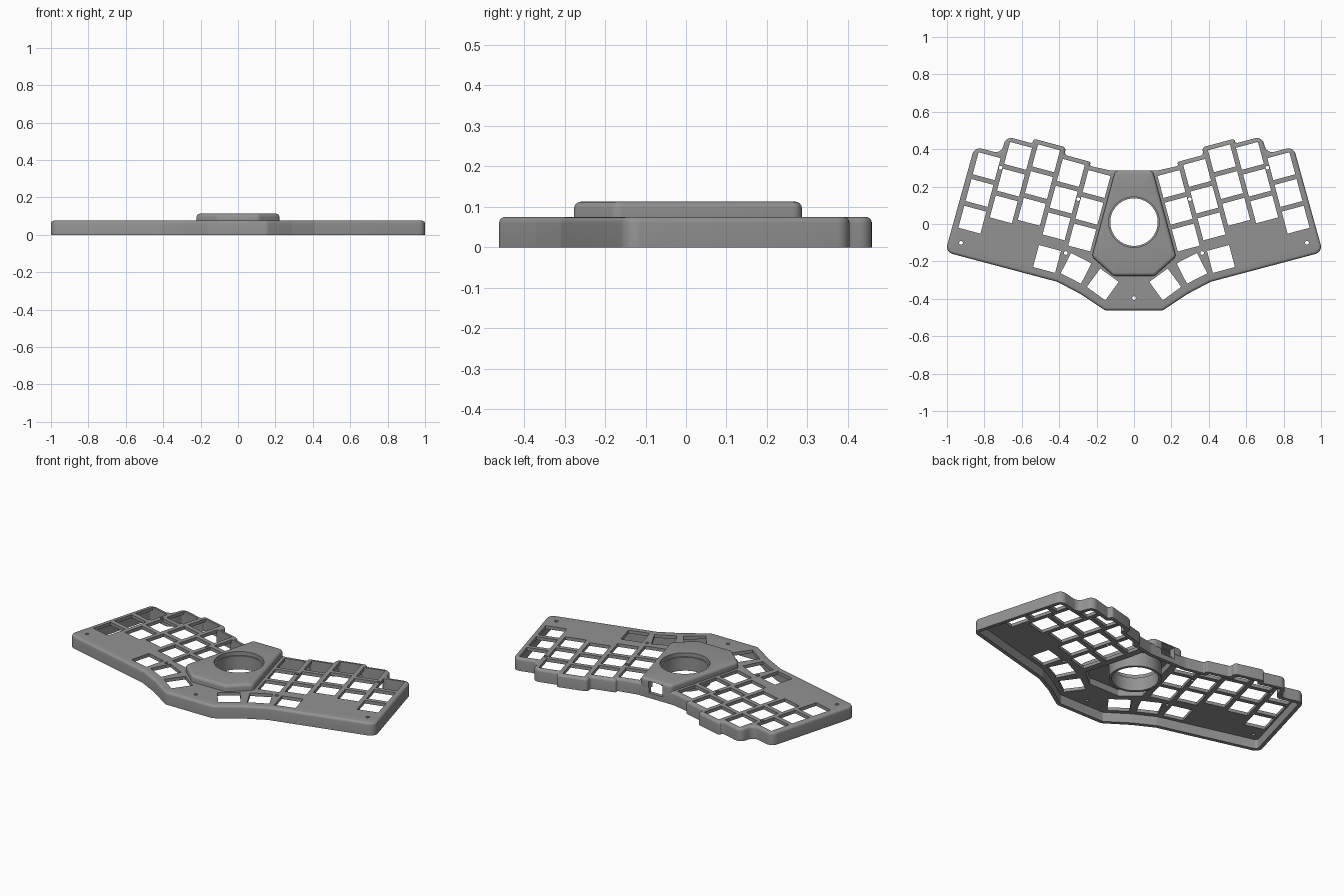
import bpy, bmesh, math
from mathutils import Vector, Matrix
from mathutils.geometry import delaunay_2d_cdt

if "Cube" in bpy.data.objects:
    bpy.data.objects.remove(bpy.data.objects["Cube"])

grey = bpy.data.materials.new("case_grey")
grey.diffuse_color = (0.29, 0.29, 0.29, 1)
grey.use_nodes = True
grey.node_tree.nodes["Principled BSDF"].inputs["Base Color"].default_value = grey.diffuse_color


def mirrored(half):
    """Close a right-hand half outline (front to back) with its mirror image."""
    return [Vector(p) for p in half] + [Vector((-p[0], p[1])) for p in reversed(half)]


def offset(pts, d):
    """Move every side of a counter-clockwise outline inward by d."""
    out = []
    for i, p in enumerate(pts):
        a, b = (p - pts[i - 1]).normalized(), (pts[(i + 1) % len(pts)] - p).normalized()
        n1, n2 = Vector((-a.y, a.x)), Vector((-b.y, b.x))
        out.append(p + (n1 + n2) * d / (1 + n1.dot(n2)))
    return out


def rounded(pts, r, d=0.0, seg=6):
    """Inset the outline by d and round its corners."""
    pts = offset(pts, d)
    out = []
    for i, p in enumerate(pts):
        e1, e2 = p - pts[i - 1], pts[(i + 1) % len(pts)] - p
        a, b = e1.normalized(), e2.normalized()
        turn = math.atan2(a.x * b.y - a.y * b.x, a.dot(b))
        side = 1 if turn > 0 else -1
        half_tan = math.tan(abs(turn) / 2)
        t = min(max(0.004, r - side * d) * half_tan, 0.47 * min(e1.length, e2.length))
        start = p - a * t
        centre = start + Vector((-a.y, a.x)) * (side * t / half_tan)
        arm = start - centre
        for k in range(seg + 1):
            out.append(centre + Matrix.Rotation(turn * k / seg, 2) @ arm)
    return out


def circle(x, y, r, n):
    return [Vector((x + r * math.cos(2 * math.pi * k / n), y + r * math.sin(2 * math.pi * k / n)))
            for k in range(n)]


def ring(bm, pts, z):
    return [bm.verts.new((p[0], p[1], z)) for p in pts]


def skin(bm, *loops):
    """Join consecutive loops with quads."""
    for lo, hi in zip(loops, loops[1:]):
        n = len(lo)
        for i in range(n):
            bm.faces.new((lo[i], lo[(i + 1) % n], hi[(i + 1) % n], hi[i]))


def inside(x, y, loops):
    odd = False
    for loop in loops:
        for i, q in enumerate(loop):
            (x1, y1), (x2, y2) = loop[i - 1].co.xy, q.co.xy
            if (y1 > y) != (y2 > y) and x < x1 + (y - y1) * (x2 - x1) / (y2 - y1):
                odd = not odd
    return odd


def fill(bm, loops):
    """Flat face bounded by the first loop, with the other loops as holes."""
    verts = [v for loop in loops for v in loop]
    edges, base = [], 0
    for loop in loops:
        n = len(loop)
        edges += [(base + i, base + (i + 1) % n) for i in range(n)]
        base += n
    res = delaunay_2d_cdt([v.co.xy for v in verts], edges, [], 0, 1e-7)
    ids = [o[0] if o else None for o in res[3]]
    for face in res[2]:
        c = sum((res[0][i] for i in face), Vector((0, 0))) / len(face)
        tri = [ids[i] for i in face]
        if None not in tri and len(set(tri)) == len(tri) and inside(c.x, c.y, loops):
            bm.faces.new([verts[i] for i in tri])


def round_edge(bm, pts, r, z0, z1, edge):
    """Outer wall loops ending in a rounded top edge."""
    loops = [ring(bm, rounded(pts, r), z0)]
    for k in range(5):
        a = math.pi / 2 * k / 4
        loops.append(ring(bm, rounded(pts, r, edge * (1 - math.cos(a))), z1 - edge * (1 - math.sin(a))))
    skin(bm, *loops)
    return loops


def make(name, bm):
    bmesh.ops.recalc_face_normals(bm, faces=bm.faces[:])
    mesh = bpy.data.meshes.new(name)
    bm.to_mesh(mesh)
    bm.free()
    ob = bpy.data.objects.new(name, mesh)
    bpy.context.collection.objects.link(ob)
    mesh.materials.append(grey)
    return ob


def cut(target, tool):
    """Subtract the tool, keeping the result only if the part stays whole."""
    def area(m):
        return sum(p.area for p in m.polygons)
    mod = target.modifiers.new("cut", 'BOOLEAN')
    mod.operation, mod.object = 'DIFFERENCE', tool
    known = [e.identifier for e in mod.bl_rna.properties['solver'].enum_items]
    result = None
    for solver in ('MANIFOLD', 'EXACT', 'FLOAT'):
        if solver in known and result is None:
            mod.solver = solver
            bpy.context.view_layer.update()
            dg = bpy.context.evaluated_depsgraph_get()
            mesh = bpy.data.meshes.new_from_object(target.evaluated_get(dg))
            ratio = area(mesh) / area(target.data)
            if 0.93 < ratio < 1.07 and abs(ratio - 1) > 1e-5:
                result = mesh
    target.modifiers.remove(mod)
    if result:
        target.data = result


# Key grid frame of the right hand: u runs inward, v runs to the back
TILT = math.radians(15)
PITCH, HOLE = 0.148, 0.122
IN = Vector((-math.cos(TILT), -math.sin(TILT)))
UP = Vector((-math.sin(TILT), math.cos(TILT)))
STAGGER = [0, 0.097, 0.123, 0.082, 0.06]


def grid(u, v):
    return Vector((0.826, 0.166)) + IN * u + UP * v


# Case outline: straight front edges, stepped back edge following the columns
half = [(0.155, -0.462), (0.29, -0.372), (0.41, -0.309), (1.009, -0.15)]
bounds = [-0.09, 0.058, 0.205, 0.385, 0.532]
for i, s in enumerate(STAGGER):
    half.append(tuple(grid(bounds[i], s + 0.232)))
    if i < 4:
        half.append(tuple(grid(bounds[i + 1], s + 0.232)))
half.append((0.12, 0.285))
outline = mirrored(half)
hub_outline = mirrored([(0.11, -0.277), (0.225, -0.175), (0.1, 0.287)])
cavity = rounded(mirrored([(0.1, -0.25), (0.2, -0.17), (0.085, 0.25)]), 0.015)

# Switch holes and screw holes
keys = [(grid(c * PITCH, s + r * PITCH), 15) for c, s in enumerate(STAGGER) for r in (-1, 0, 1)]
keys += [(Vector((0.465, -0.187)), 15), (Vector((0.31, -0.237)), 27), (Vector((0.167, -0.323)), 36)]
screws = [Vector((0.925, -0.1)), grid(0.074, 0.16), grid(0.518, 0.105), Vector((0.364, -0.155))]
holes = [cavity, circle(0, -0.396, 0.01, 16)]
h = HOLE / 2
for side in (1, -1):
    for c, deg in keys:
        rot = Matrix.Rotation(math.radians(deg * side), 2)
        holes.append([Vector((c.x * side, c.y)) + rot @ Vector(q)
                      for q in ((-h, -h), (h, -h), (h, h), (-h, h))])
    holes += [circle(p.x * side, p.y, 0.01, 16) for p in screws]

# Case shell: rounded outer wall, rim, inner wall and pierced plate
bm = bmesh.new()
wall = round_edge(bm, outline, 0.04, 0, 0.075, 0.015)
inner = [ring(bm, rounded(outline, 0.04, 0.022), z) for z in (0, 0.056)]
skin(bm, wall[0], inner[0], inner[1])
low = [ring(bm, p, 0.056) for p in holes]
high = [ring(bm, p, 0.075) for p in holes]
for a, b in zip(low, high):
    skin(bm, a, b)
fill(bm, [wall[-1]] + high)
fill(bm, [inner[1]] + low)
case = make("keyboard_case", bm)

# Raised hub with a stepped ball socket hanging below it
bm = bmesh.new()
wall = round_edge(bm, hub_outline, 0.03, 0.06, 0.113, 0.018)
inner = [ring(bm, cavity, z) for z in (0.06, 0.095)]
skin(bm, wall[0], inner[0], inner[1])
socket = [ring(bm, circle(0, 0.01, r, 64), z) for r, z in
          ((0.142, 0.095), (0.142, 0.01), (0.127, 0.01), (0.127, 0.09), (0.135, 0.09), (0.135, 0.113))]
skin(bm, *socket)
fill(bm, [wall[-1], socket[-1]])
fill(bm, [inner[1], socket[0]])
hub = make("trackball_hub", bm)

# Cable port through the back wall
bm = bmesh.new()
bmesh.ops.create_cube(bm, size=1, matrix=Matrix.Translation((0, 0.295, 0.065))
                      @ Matrix.Diagonal((0.09, 0.11, 0.07, 1)))
port = make("port_cutter", bm)
for part in (case, hub):
    cut(part, port)
bpy.data.objects.remove(port)

for part in (case, hub):
    bpy.ops.object.select_all(action='DESELECT')
    part.select_set(True)
    bpy.context.view_layer.objects.active = part
    bpy.ops.object.shade_smooth_by_angle(angle=math.radians(30))
